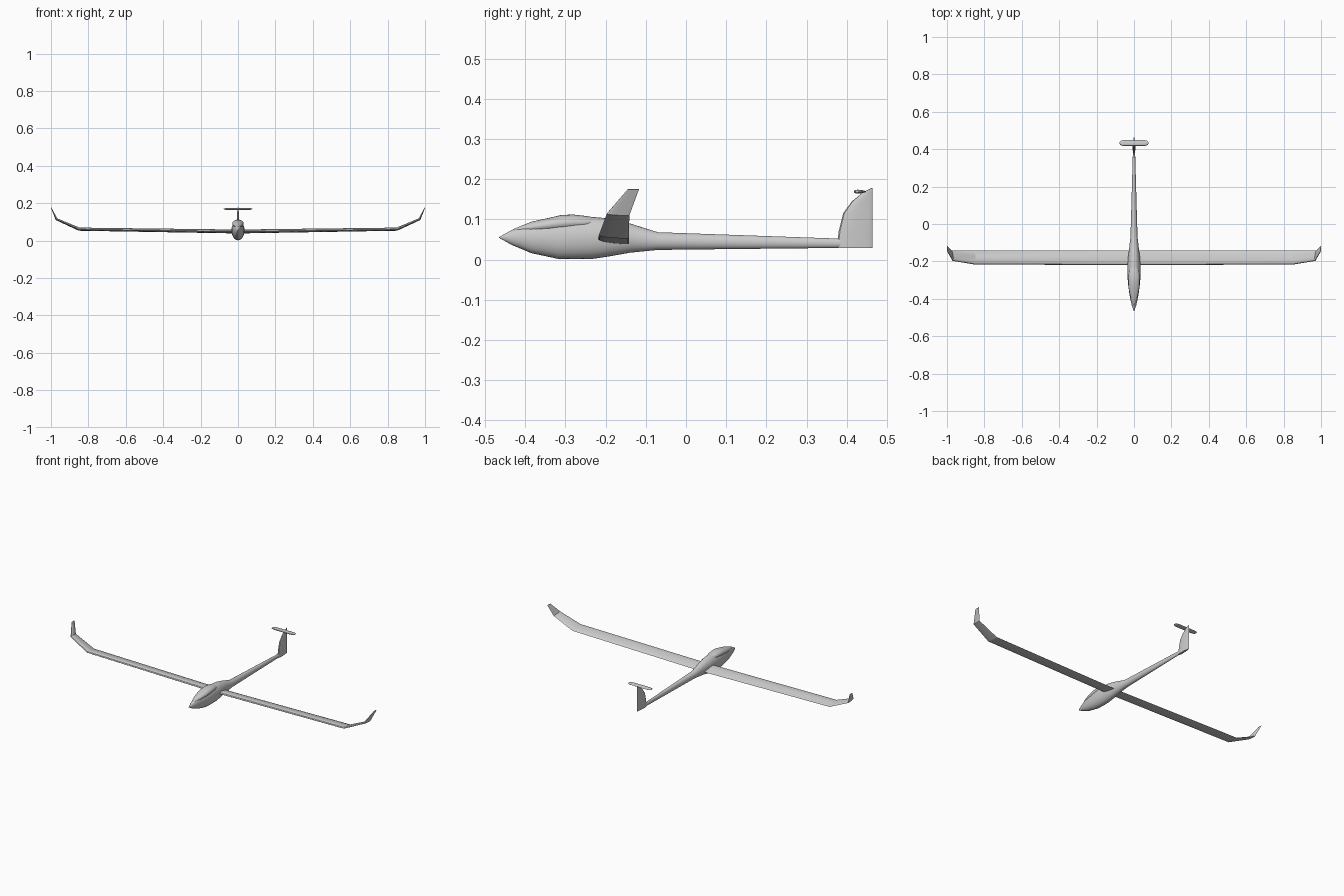
import bpy, bmesh
from math import sin, cos, pi, radians

if "Cube" in bpy.data.objects:
    bpy.data.objects.remove(bpy.data.objects["Cube"])


def loft(name, rings, angle=35):
    """Skin a list of equal-length closed rings and cap both ends."""
    bm = bmesh.new()
    loops = [[bm.verts.new(p) for p in ring] for ring in rings]
    n = len(loops[0])
    for a, b in zip(loops, loops[1:]):
        for i in range(n):
            j = (i + 1) % n
            bm.faces.new((a[i], a[j], b[j], b[i]))
    bm.faces.new(loops[0])
    bm.faces.new(loops[-1])
    bmesh.ops.recalc_face_normals(bm, faces=bm.faces)
    mesh = bpy.data.meshes.new(name)
    bm.to_mesh(mesh)
    bm.free()
    ob = bpy.data.objects.new(name, mesh)
    bpy.context.collection.objects.link(ob)
    bpy.ops.object.select_all(action='DESELECT')
    ob.select_set(True)
    bpy.context.view_layer.objects.active = ob
    bpy.ops.object.shade_smooth_by_angle(angle=radians(angle))
    return ob


def oval(y, bottom, top, half, n=24):
    mid, h = (top + bottom) / 2, (top - bottom) / 2
    return [(half * cos(2 * pi * i / n), y, mid + h * sin(2 * pi * i / n)) for i in range(n)]


def foil(x, z, lead, trail, thick, roll=0, upper=0.5, tilt=0.0, n=8):
    """Airfoil ring with its chord along y; roll turns the thickness direction."""
    c, r, ring = trail - lead, radians(roll), []
    for i in range(2 * n):
        a = pi * i / n
        u = (1 - cos(a)) / 2
        share = upper if i < n else 1 - upper
        h = 2.0 * thick * share * abs(sin(a)) ** 0.9 * (1 - 0.6 * u) / 1.45
        off = (h if i < n else -h) + tilt * (0.5 - u)
        ring.append((x - off * sin(r), lead + c * u, z + off * cos(r)))
    return ring


# fuselage pod and tail boom: y, bottom, top, half width
loft("fuselage", [oval(*s) for s in [
    (-0.465, 0.054, 0.056, 0.001), (-0.435, 0.037, 0.073, 0.012),
    (-0.385, 0.016, 0.092, 0.023), (-0.320, 0.002, 0.103, 0.032),
    (-0.275, 0.001, 0.107, 0.035), (-0.230, 0.002, 0.106, 0.035),
    (-0.190, 0.008, 0.102, 0.033), (-0.140, 0.017, 0.090, 0.027),
    (-0.070, 0.024, 0.068, 0.019), (0.100, 0.026, 0.062, 0.014),
    (0.385, 0.029, 0.052, 0.006)]])

# canopy, slightly proud of the pod
loft("canopy", [oval(*s) for s in [
    (-0.432, 0.071, 0.075, 0.004), (-0.385, 0.067, 0.094, 0.0205),
    (-0.340, 0.069, 0.104, 0.0288), (-0.310, 0.070, 0.111, 0.0305),
    (-0.280, 0.073, 0.112, 0.0305), (-0.245, 0.076, 0.108, 0.0265),
    (-0.215, 0.085, 0.102, 0.012)]])

# wing with two upswept tip panels: x, z, leading, trailing, thickness, roll, upper share, tilt
half = [
    (0.85, 0.057, -0.217, -0.142, 0.014, 12, 0.75, 0.008),
    (0.972, 0.112, -0.197, -0.141, 0.010, 44, 0.75, 0.006),
    (1.0, 0.175, -0.145, -0.117, 0.003, 64, 0.75, 0.0)]
right = [foil(*s) for s in half]
left = [[(-x, y, z) for x, y, z in ring] for ring in reversed(right)]
root = foil(0, 0.044, -0.219, -0.142, 0.016, 0, 0.75, 0.011)
loft("wing", left + [root] + right, 22)

# fin: height, leading edge, thickness
loft("fin", [foil(0, z, lead, 0.464, t, 90) for z, lead, t in [
    (0.029, 0.375, 0.014), (0.070, 0.380, 0.014), (0.115, 0.391, 0.012),
    (0.145, 0.413, 0.009), (0.168, 0.441, 0.006), (0.178, 0.462, 0.002)]])

# tailplane with rounded tips: span position, half chord
tips = [(0.055, 0.0155), (0.067, 0.0135), (0.074, 0.009), (0.077, 0.003)]
span = [(-x, h) for x, h in reversed(tips)] + tips
loft("tailplane", [foil(x, 0.169, 0.433 - h, 0.433 + h, h * 0.6) for x, h in span])
